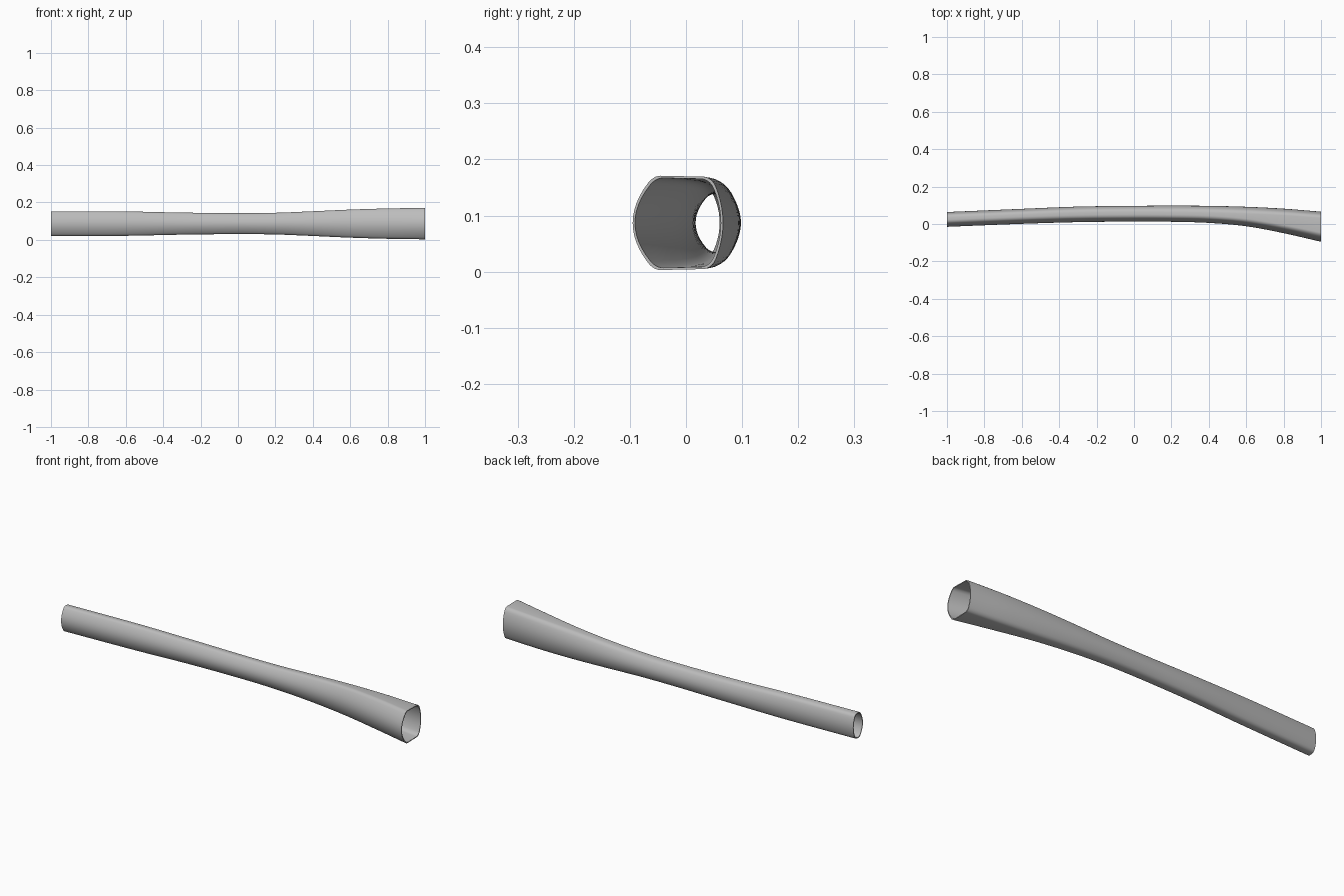
import bpy, bmesh, math

cube = bpy.data.objects.get("Cube")
if cube:
    bpy.data.objects.remove(cube, do_unlink=True)

WALL = 0.004
MID_Z = 0.087
RINGS = 64

# Stations along the tube: x, front y, back y, half height, front bulge, back bulge
STATIONS = [
    (-1.0, -0.015, 0.064, 0.066, 0.026, 0.016),
    (-0.6, 0.001, 0.081, 0.065, 0.026, 0.018),
    (-0.3, 0.010, 0.093, 0.059, 0.026, 0.020),
    (0.0, 0.013, 0.097, 0.056, 0.026, 0.022),
    (0.2, 0.012, 0.098, 0.058, 0.026, 0.023),
    (0.4, 0.006, 0.097, 0.066, 0.027, 0.023),
    (0.6, -0.012, 0.092, 0.075, 0.029, 0.023),
    (0.8, -0.049, 0.082, 0.081, 0.033, 0.022),
    (1.0, -0.095, 0.066, 0.084, 0.038, 0.020),
]


def station_at(x):
    """Smooth cubic blend between neighbouring stations."""
    last = len(STATIONS) - 1
    i = max(k for k in range(last) if STATIONS[k][0] <= x)
    a, b = STATIONS[i], STATIONS[i + 1]
    before, after = STATIONS[max(i - 1, 0)], STATIONS[min(i + 2, last)]
    span = b[0] - a[0]
    t = (x - a[0]) / span
    out = []
    for p, q, r, s in zip(before[1:], a[1:], b[1:], after[1:]):
        m0 = (r - p) / (b[0] - before[0]) * span
        m1 = (s - q) / (after[0] - a[0]) * span
        out.append((2*t**3 - 3*t**2 + 1) * q + (t**3 - 2*t**2 + t) * m0
                   + (3*t**2 - 2*t**3) * r + (t**3 - t**2) * m1)
    return out


def rounded(a, corner, b, steps=5):
    return [tuple((1-t)**2 * p + 2*t*(1-t) * c + t*t * q
                  for p, c, q in zip(a, corner, b))
            for t in (k / steps for k in range(steps + 1))]


def section(x, inset):
    """Closed profile: bulging front and back joined by flat top and bottom."""
    front, back, half, bulge_f, bulge_b = station_at(x)
    front, back, half = front + inset, back - inset, half - inset
    h_back = half * 0.96

    def front_arc(t):
        return (front + bulge_f * t * t, half * t)

    def back_arc(t):
        return (back - bulge_b * t * t, h_back * t)

    upper = [front_arc(k * 0.14) for k in range(6)]
    upper += rounded(front_arc(0.86), front_arc(1), (front + bulge_f + 0.012, half))
    upper += rounded((back - bulge_b - 0.014, half * 0.98), back_arc(1), back_arc(0.8))
    upper += [back_arc(k * 0.16) for k in range(4, -1, -1)]
    lower = [(y, -z) for y, z in upper[-2:0:-1]]
    return [(x, y, MID_Z + z) for y, z in upper + lower]


# Curved hollow tube with open ends
bm = bmesh.new()
xs = [-1 + 2 * k / RINGS for k in range(RINGS + 1)]
loops = [section(x, 0) for x in xs] + [section(x, WALL) for x in reversed(xs)]
rings = [[bm.verts.new(p) for p in loop] for loop in loops]
for i, ring in enumerate(rings):
    following = rings[(i + 1) % len(rings)]
    for j in range(len(ring)):
        n = (j + 1) % len(ring)
        bm.faces.new((ring[j], ring[n], following[n], following[j]))
bmesh.ops.recalc_face_normals(bm, faces=bm.faces)
mesh = bpy.data.meshes.new("curved_tube")
bm.to_mesh(mesh)
bm.free()
tube = bpy.data.objects.new("curved_tube", mesh)
bpy.context.collection.objects.link(tube)

# Plain grey finish
grey = bpy.data.materials.new("plain_grey")
grey.use_nodes = True
color = (0.5, 0.5, 0.5, 1)
grey.diffuse_color = color
grey.node_tree.nodes["Principled BSDF"].inputs["Base Color"].default_value = color
mesh.materials.append(grey)

bpy.context.view_layer.objects.active = tube
tube.select_set(True)
bpy.ops.object.shade_smooth_by_angle(angle=math.radians(35))
